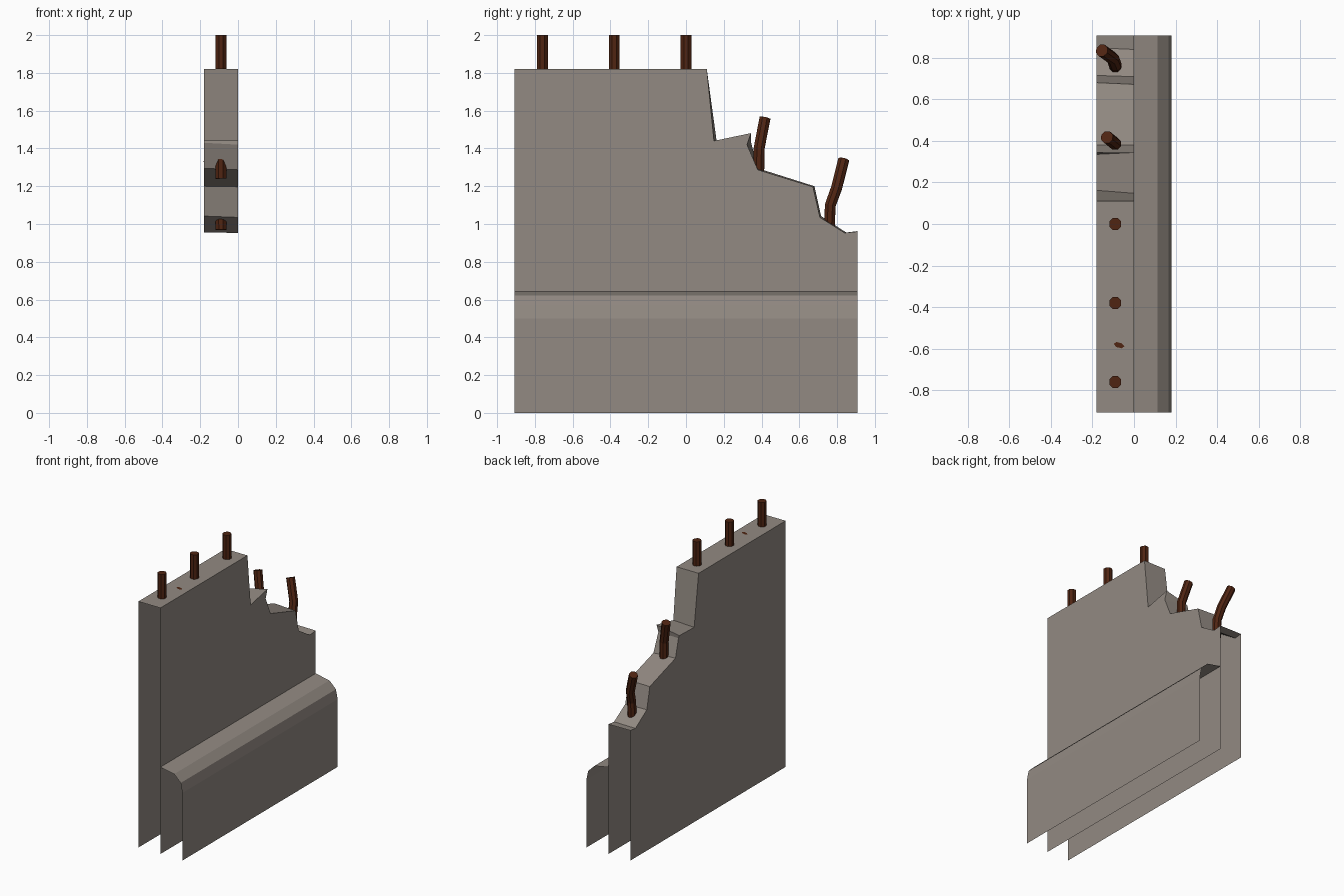
import bpy, math
from mathutils import Vector

if "Cube" in bpy.data.objects:
    bpy.data.objects.remove(bpy.data.objects["Cube"])

def material(name, col):
    m = bpy.data.materials.new(name)
    m.diffuse_color = (*col, 1)
    m.use_nodes = True
    m.node_tree.nodes["Principled BSDF"].inputs["Base Color"].default_value = m.diffuse_color
    return m

concrete = material("concrete", (0.29, 0.255, 0.225))
rust = material("rusty_steel", (0.08, 0.018, 0.006))

def add_mesh(name, verts, faces, mat):
    me = bpy.data.meshes.new(name)
    me.from_pydata(verts, [], faces)
    me.materials.append(mat)
    ob = bpy.data.objects.new(name, me)
    bpy.context.collection.objects.link(ob)
    return ob

L, W = 0.907, 0.18   # half length, thickness

# Wall slab: two side sheets joined along the broken top, open ends and base
right = [(-L, 0), (-L, 1.82), (0.11, 1.82), (0.148, 1.44), (0.344, 1.481), (0.323, 1.42),
         (0.38, 1.287), (0.672, 1.197), (0.709, 1.035), (0.84, 0.953), (L, 0.96), (L, 0)]
left = [(-L, 0), (-L, 1.82), (0.11, 1.82), (0.162, 1.44), (0.335, 1.445), (0.345, 1.43),
        (0.38, 1.295), (0.68, 1.2), (0.715, 1.042), (0.848, 0.955), (L, 0.962), (L, 0)]
n = len(right)
verts = [(0, y, z) for y, z in right] + [(-W, y, z) for y, z in left]
faces = [tuple(reversed(range(n))), tuple(range(n, 2 * n))]
faces += [(i, i + 1, n + i + 1, n + i) for i in range(1, n - 2)]
add_mesh("broken_wall", verts, faces, concrete)

# Curb: rounded profile swept along the wall foot, open ends
profile = [(W, 0), (W, 0.50), (0.166, 0.57), (0.113, 0.622), (0, 0.643)]
k = len(profile)
verts = [(x, y, z) for y in (-L, L) for x, z in profile]
add_mesh("curb", verts, [(i, k + i, k + i + 1, i + 1) for i in range(k - 1)], concrete)

# Reinforcing bars: eight-sided tubes along a path
def bar(name, path, r=0.031, sides=8):
    pts = [Vector(p) for p in path]
    verts, faces = [], []
    for i, p in enumerate(pts):
        t = (pts[min(i + 1, len(pts) - 1)] - pts[max(i - 1, 0)]).normalized()
        u = Vector((0, 1, 0)).cross(t).normalized()
        v = t.cross(u)
        for s in range(sides):
            a = 2 * math.pi * (s + 0.5) / sides
            verts.append(p + r * (math.cos(a) * u + math.sin(a) * v))
    for i in range(len(pts) - 1):
        for s in range(sides):
            a, b = i * sides + s, i * sides + (s + 1) % sides
            faces.append((a, b, b + sides, a + sides))
    last = (len(pts) - 1) * sides
    faces.append(tuple(range(last, last + sides)))
    faces.append(tuple(reversed(range(sides))))
    add_mesh(name, verts, faces, rust)

for i, y in enumerate((-0.76, -0.38, 0.0)):
    bar(f"straight_bar_{i + 1}", [(-0.09, y, 1.82), (-0.09, y, 2.0)])
bar("bent_bar_1", [(-0.09, 0.385, 1.24), (-0.092, 0.387, 1.40), (-0.13, 0.418, 1.56)])
bar("bent_bar_2", [(-0.09, 0.758, 0.97), (-0.09, 0.764, 1.10),
                   (-0.102, 0.797, 1.19), (-0.155, 0.835, 1.34)])

# Tiny steel stub flush with the top of the wall
stub = []
for s in range(6):
    a = 2 * math.pi * s / 6
    stub.append((-0.072 + 0.026 * math.cos(a), -0.583 + 0.014 * math.sin(a) - 0.006 * math.cos(a), 1.823))
add_mesh("steel_stub", stub, [tuple(range(6))], rust)
